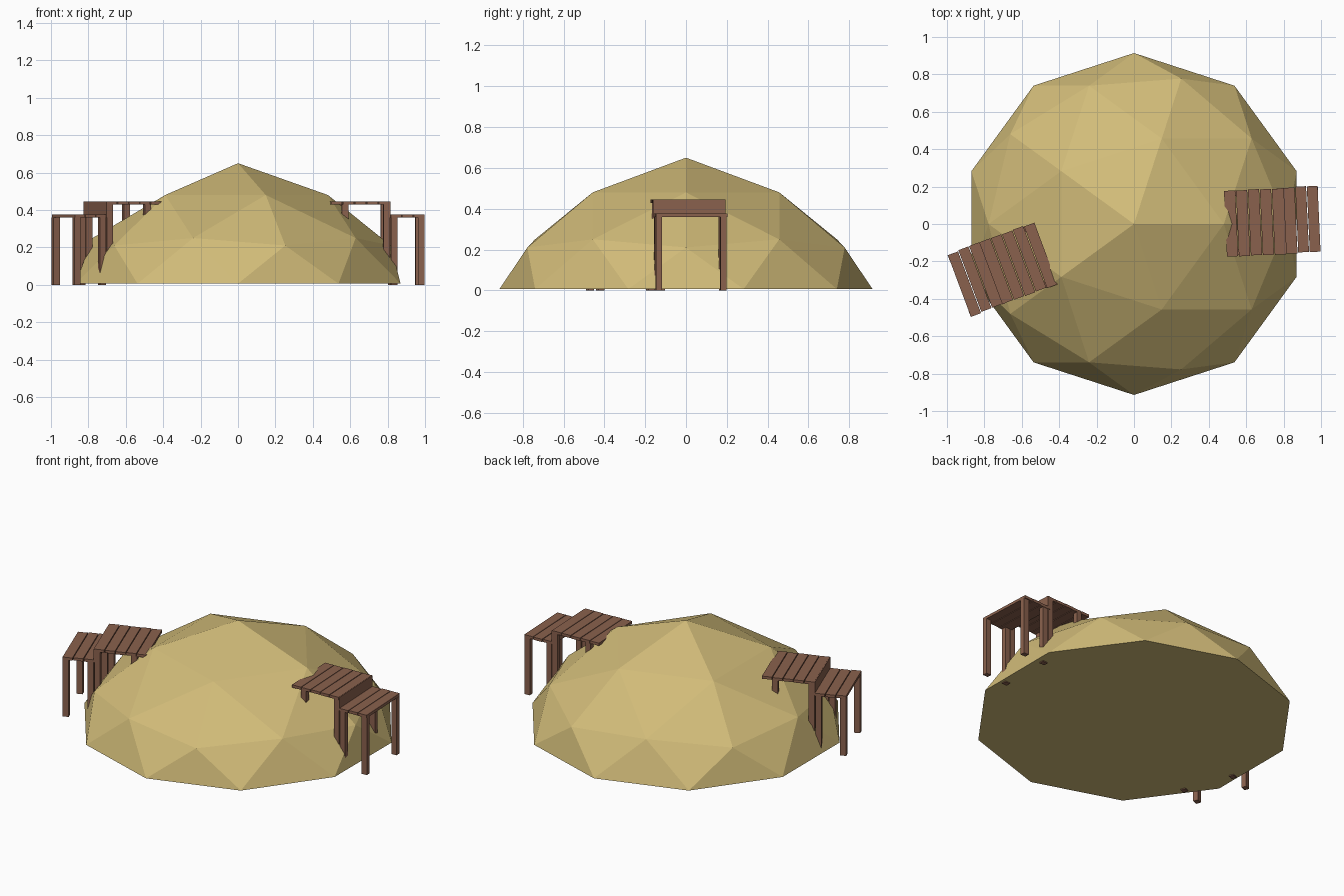
import bpy, bmesh, math, random
from mathutils import Matrix, Vector

if "Cube" in bpy.data.objects:
    bpy.data.objects.remove(bpy.data.objects["Cube"])

random.seed(4)


def material(name, rgb):
    m = bpy.data.materials.new(name)
    m.diffuse_color = (*rgb, 1)
    m.use_nodes = True
    m.node_tree.nodes["Principled BSDF"].inputs["Base Color"].default_value = m.diffuse_color
    return m


sand = material("sand", (0.64, 0.50, 0.19))
wood = material("brown wood", (0.255, 0.12, 0.075))


def add_object(name, bm, mat):
    mesh = bpy.data.meshes.new(name)
    bm.to_mesh(mesh)
    bm.free()
    mesh.materials.append(mat)
    ob = bpy.data.objects.new(name, mesh)
    bpy.context.collection.objects.link(ob)
    return ob


def add_box(bm, x0, x1, y0, y1, z0, z1):
    size = Matrix.Diagonal((x1 - x0, y1 - y0, z1 - z0, 1))
    centre = Matrix.Translation(((x0 + x1) / 2, (y0 + y1) / 2, (z0 + z1) / 2))
    bmesh.ops.create_cube(bm, size=1, matrix=centre @ size)


# Faceted mound: upper half of an icosphere with each ring set to its own height
bm = bmesh.new()
bmesh.ops.create_icosphere(bm, subdivisions=2, radius=1)
bmesh.ops.delete(bm, geom=[v for v in bm.verts if v.co.z < -0.1], context='VERTS')
ring_heights = {0.0: 0.006, 0.447: 0.21, 0.526: 0.25, 0.851: 0.48, 1.0: 0.65}
for v in bm.verts:
    ring = min(ring_heights, key=lambda r: abs(r - v.co.z))
    v.co = Vector((v.co.x * 0.914, v.co.y * 0.914, ring_heights[ring]))
bmesh.ops.holes_fill(bm, edges=[e for e in bm.edges if e.is_boundary], sides=0)
bmesh.ops.recalc_face_normals(bm, faces=bm.faces)
add_object("mound", bm, sand)

HALF = 0.176   # half the width of a platform
LEG = 0.035


def platform(side, level, x0, x1, top, planks, leg_xs, leg_bottoms, place):
    """One plank platform; local x points away from the mound."""
    parts = []
    under = top - 0.017
    # deck planks with slightly uneven ends
    bm = bmesh.new()
    pitch = (x1 - x0) / planks
    for i in range(planks):
        shift = random.uniform(-0.004, 0.004)
        a = x0 + i * pitch
        add_box(bm, a + 0.002, a + pitch - 0.002, -HALF + shift, HALF + shift, under, top)
    parts.append(add_object(f"{side}_{level}_planks", bm, wood))
    # legs, mirrored across the platform
    bm = bmesh.new()
    for x, z0 in zip(leg_xs, leg_bottoms):
        for s in (-1, 1):
            y = s * (HALF - 0.018)
            add_box(bm, x, x + LEG, y - 0.015, y + 0.015, z0, under)
    parts.append(add_object(f"{side}_{level}_legs", bm, wood))
    # fascia board closing the step between the levels
    if level == "upper":
        bm = bmesh.new()
        add_box(bm, x1 - 0.012, x1 + 0.002, -HALF, HALF, 0.36, top - 0.001)
        parts.append(add_object(f"{side}_step_board", bm, wood))
    for ob in parts:
        ob.matrix_world = place


def stairs(side, x, y, angle, length):
    place = Matrix.Translation((x, y, 0)) @ Matrix.Rotation(math.radians(angle), 4, 'Z')
    step = length - 0.185
    platform(side, "upper", 0, step, 0.445, 5,
             (0.06, step - LEG - 0.002), (0.28, 0.05), place)
    platform(side, "lower", step, length, 0.376, 3,
             (step + 0.003, length - LEG - 0.001), (0, 0), place)


stairs("right", 0.487, 0.003, 2.6, 0.505)
stairs("left", -0.47, -0.155, 200.5, 0.498)
